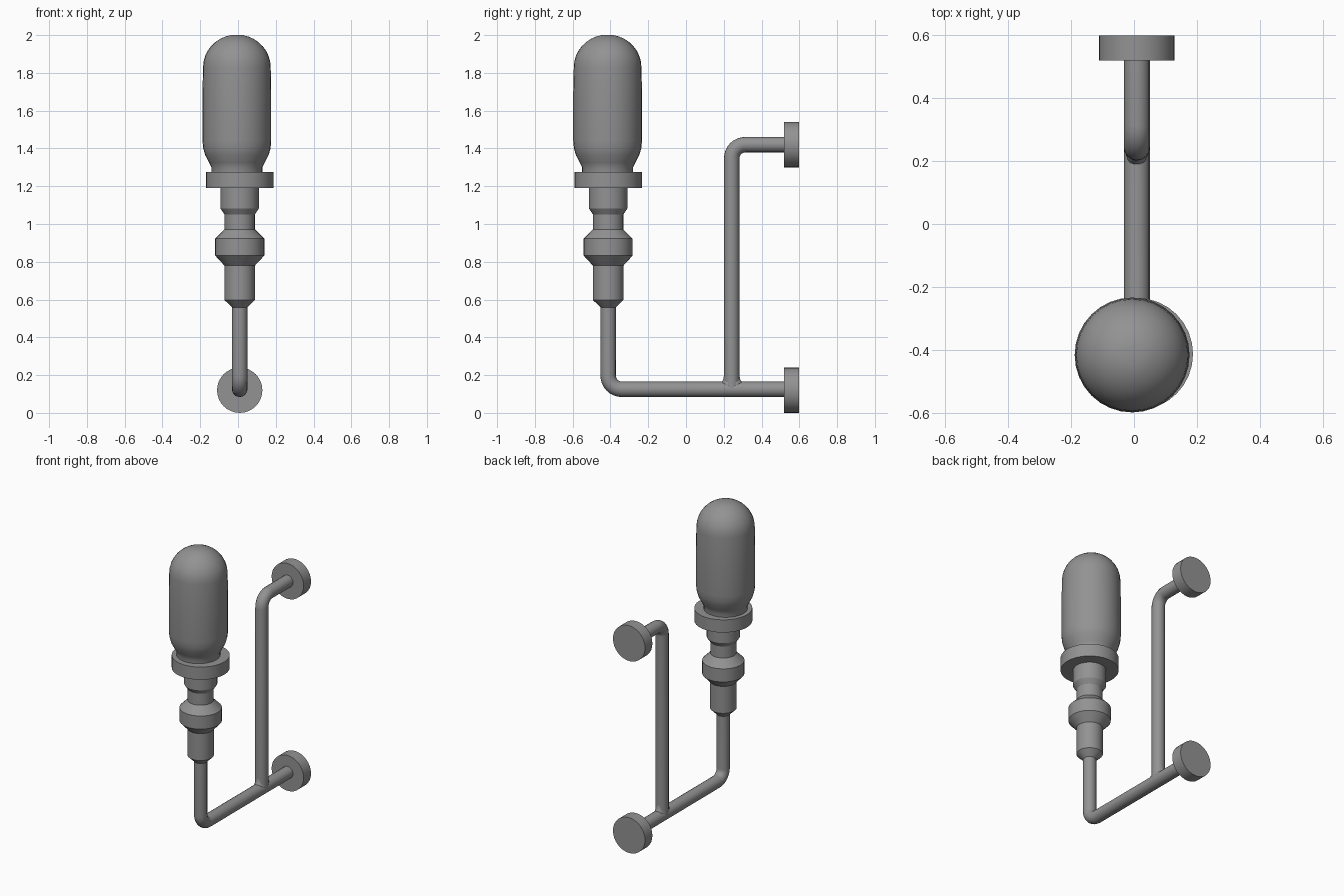
import bpy, bmesh, math
from mathutils import Vector, Matrix

if "Cube" in bpy.data.objects:
    bpy.data.objects.remove(bpy.data.objects["Cube"])

X = 0.009          # shared centre plane of pipes and fittings
LAMP_Y = -0.412    # lamp axis
LOW_Z, HIGH_Z = 0.125, 1.42
POST_Y = 0.242
PIPE_R = 0.041

dark = bpy.data.materials.new("dark_grey")
dark.diffuse_color = (0.29, 0.29, 0.29, 1)
dark.use_nodes = True
dark.node_tree.nodes["Principled BSDF"].inputs["Base Color"].default_value = dark.diffuse_color


def finish(obj, angle=30):
    obj.data.materials.append(dark)
    bpy.ops.object.select_all(action='DESELECT')
    obj.select_set(True)
    bpy.context.view_layer.objects.active = obj
    bpy.ops.object.shade_smooth_by_angle(angle=math.radians(angle))


def lathe(name, profile, loc, rot=None, sides=32, angle=30):
    """Closed solid turned from (radius, height) points."""
    bm = bmesh.new()
    rings = []
    for r, z in profile:
        rings.append([bm.verts.new((r * math.cos(2 * math.pi * i / sides),
                                    r * math.sin(2 * math.pi * i / sides), z))
                      for i in range(sides)])
    for a, b in zip(rings, rings[1:]):
        for i in range(sides):
            j = (i + 1) % sides
            bm.faces.new((a[i], a[j], b[j], b[i]))
    bm.faces.new(rings[0][::-1])
    bm.faces.new(rings[-1])
    bmesh.ops.recalc_face_normals(bm, faces=bm.faces)
    if rot:
        bmesh.ops.transform(bm, matrix=rot, verts=bm.verts)
    me = bpy.data.meshes.new(name)
    bm.to_mesh(me)
    bm.free()
    obj = bpy.data.objects.new(name, me)
    obj.location = loc
    bpy.context.collection.objects.link(obj)
    finish(obj, angle)
    return obj


def pipe(name, start, corner, end, bend):
    """Round tube with one right-angle bend."""
    s, c, e = Vector(start), Vector(corner), Vector(end)
    u, v = (s - c).normalized(), (e - c).normalized()
    centre = c + (u + v) * bend
    pts = [s]
    for i in range(9):
        t = math.pi / 2 * i / 8
        pts.append(centre - v * bend * math.cos(t) - u * bend * math.sin(t))
    pts.append(e)
    cu = bpy.data.curves.new(name, 'CURVE')
    cu.dimensions = '3D'
    cu.bevel_depth = PIPE_R
    cu.bevel_resolution = 6
    cu.use_fill_caps = True
    sp = cu.splines.new('POLY')
    sp.points.add(len(pts) - 1)
    for p, q in zip(sp.points, pts):
        p.co = (*q, 1)
    obj = bpy.data.objects.new(name, cu)
    bpy.context.collection.objects.link(obj)
    bpy.ops.object.select_all(action='DESELECT')
    obj.select_set(True)
    bpy.context.view_layer.objects.active = obj
    bpy.ops.object.convert(target='MESH')
    finish(bpy.context.view_layer.objects.active, 40)


# Glass bulb: tapered foot, straight side, domed top
bulb = [(0.135, 1.26), (0.135, 1.30), (0.147, 1.325), (0.168, 1.365),
        (0.178, 1.40), (0.182, 1.44), (0.182, 1.70), (0.179, 1.83)]
for i in range(1, 9):
    t = math.radians(80) * i / 8
    bulb.append((0.179 * math.cos(t), 1.83 + 0.17 * math.sin(t) / math.sin(math.radians(80))))
lathe("glass_bulb", bulb, (-0.006, LAMP_Y - 0.003, 0), angle=40)

# Collar under the bulb
lathe("collar", [(0.178, 1.19), (0.178, 1.276)], (X, LAMP_Y, 0))

# Turned lamp holder
lathe("lamp_holder", [(0.04, 0.558), (0.081, 0.598), (0.081, 0.78), (0.13, 0.833),
                      (0.13, 0.922), (0.08, 0.972), (0.08, 1.05), (0.102, 1.083),
                      (0.102, 1.20)], (X, LAMP_Y, 0))

# Bent pipes
pipe("lamp_arm", (X, LAMP_Y, 0.58), (X, LAMP_Y, LOW_Z), (X, 0.53, LOW_Z), 0.072)
pipe("support_post", (X, POST_Y, LOW_Z), (X, POST_Y, HIGH_Z), (X, 0.53, HIGH_Z), 0.072)

# Weld fillet where the post meets the arm
weld = lathe("weld_fillet", [(0.058, 0.13), (0.058, 0.16), (0.046, 0.172), (0.041, 0.20)],
             (X, POST_Y, 0), angle=60)
weld.scale.x = 0.65

# Wall flanges
for label, z in (("lower", 0.12), ("upper", HIGH_Z)):
    lathe(label + "_wall_flange", [(0.12, 0), (0.12, 0.079)],
          (X, 0.518, z), Matrix.Rotation(-math.pi / 2, 4, 'X'))
